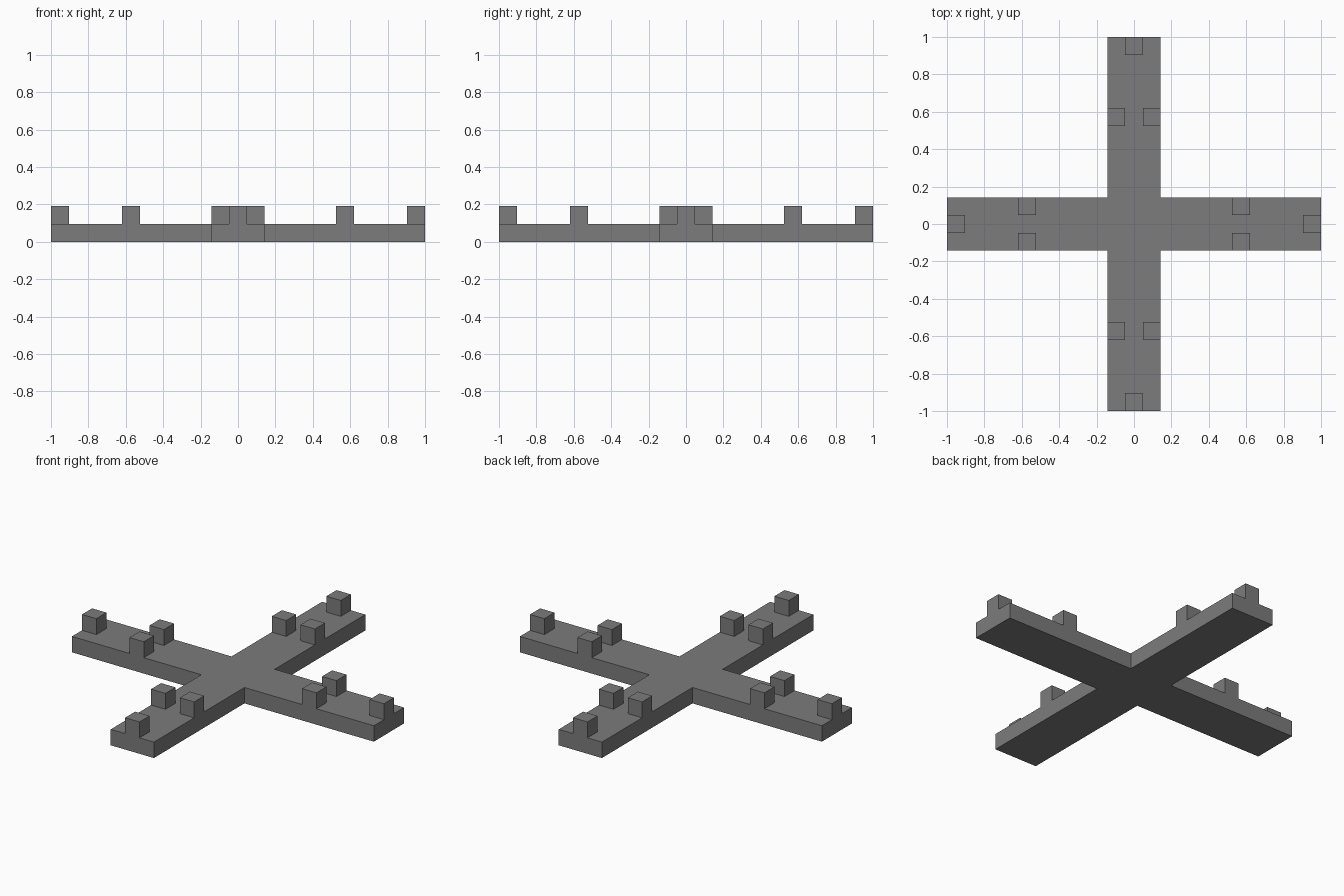
import bpy
import bmesh
import math
from mathutils import Matrix, Vector

cube = bpy.data.objects.get("Cube")
if cube:
    bpy.data.objects.remove(cube, do_unlink=True)

U = 2 / 21          # one stud width; the cross is 21 studs long
HALF = 1.5 * U      # half the width of an arm

grey = bpy.data.materials.new("mid_grey")
grey.use_nodes = True
colour = (0.2, 0.2, 0.2, 1)
grey.diffuse_color = colour
grey.node_tree.nodes["Principled BSDF"].inputs["Base Color"].default_value = colour


def add_object(name, bm):
    bmesh.ops.recalc_face_normals(bm, faces=bm.faces)
    mesh = bpy.data.meshes.new(name)
    bm.to_mesh(mesh)
    bm.free()
    mesh.materials.append(grey)
    obj = bpy.data.objects.new(name, mesh)
    bpy.context.collection.objects.link(obj)


def quarter_turn(i):
    return Matrix.Rotation(i * math.pi / 2, 4, "Z")


# Cross-shaped base: one arm's outline turned four times, then extruded
bm = bmesh.new()
arm = [Vector((HALF, -HALF, 0)), Vector((1, -HALF, 0)), Vector((1, HALF, 0))]
outline = [bm.verts.new(quarter_turn(i) @ p) for i in range(4) for p in arm]
face = bm.faces.new(outline)
top = bmesh.ops.extrude_face_region(bm, geom=[face])["geom"]
bmesh.ops.translate(bm, vec=(0, 0, U),
                    verts=[g for g in top if isinstance(g, bmesh.types.BMVert)])
add_object("cross_base", bm)

# Three studs on each arm: one at the tip and a pair further in
studs = {"tip_stud": (10, 0), "inner_stud_a": (6, 1), "inner_stud_b": (6, -1)}
for i, side in enumerate(("left", "back", "right", "front")):
    for name, (along, across) in studs.items():
        bm = bmesh.new()
        place = Matrix.Translation((along * U, across * U, 1.5 * U))
        bmesh.ops.create_cube(bm, size=U, matrix=quarter_turn(i) @ place)
        add_object(f"{side}_{name}", bm)
